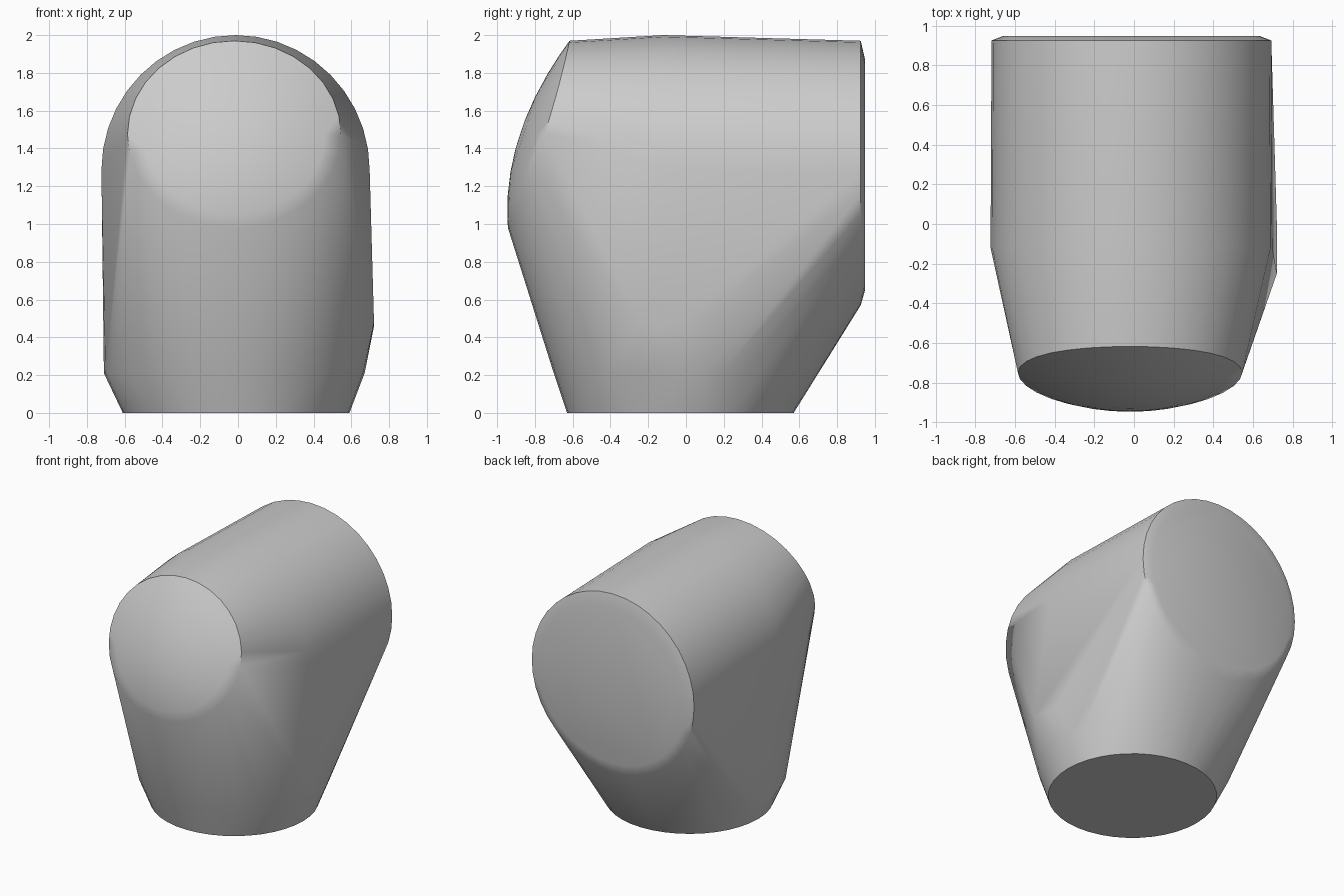
import bpy, bmesh
from math import cos, sin, tau, radians
from mathutils import Vector

old = bpy.data.objects.get("Cube")
if old:
    bpy.data.objects.remove(old)

grey = bpy.data.materials.new("plain grey")
grey.use_nodes = True
grey.diffuse_color = (0.6, 0.6, 0.6, 1)
grey.node_tree.nodes["Principled BSDF"].inputs["Base Color"].default_value = (0.6, 0.6, 0.6, 1)

bm = bmesh.new()


def ring(centre, u, v, sides=40):
    """Ellipse of points with half axes u and v."""
    c, u, v = Vector(centre), Vector(u), Vector(v)
    for i in range(sides):
        a = tau * i / sides
        bm.verts.new(c + u * cos(a) + v * sin(a))


# Upright leg: foot, then the wider collar
ring((-0.01, -0.03, 0), (0.6, 0, 0), (0, 0.6, 0))
ring((-0.02, -0.02, 0.21), (0.69, 0, 0), (0, 0.68, 0))

# Slight swelling on one side of the leg
for y, z in ((-0.25, 0.48), (-0.1, 0.46), (0, 0.46)):
    bm.verts.new((0.72, y, z))

# Horizontal barrel: middle, back shoulder, flat back end
for y, z, rx, rz in ((-0.12, 1.285, 0.71, 0.715),
                     (0.925, 1.27, 0.705, 0.7),
                     (0.948, 1.26, 0.645, 0.61)):
    ring((-0.013, y, z), (rx, 0, 0), (0, 0, rz))

# Domed, tilted front cap
for r in (1, 0.85, 0.65, 0.4, 0.15):
    for i in range(32):
        a = tau * i / 32
        x, h = r * cos(a), r * sin(a)
        y = -0.78 + 0.163 * h - 0.1 * (1 - r * r) + 0.03 * x * x
        bm.verts.new((-0.02 + 0.565 * x, y, 1.475 + 0.495 * h))

# Wrap one convex skin around all the sections
hull = bmesh.ops.convex_hull(bm, input=bm.verts)
spare = {g for g in hull["geom_interior"] + hull["geom_unused"]
         if isinstance(g, bmesh.types.BMVert)}
bmesh.ops.delete(bm, geom=list(spare), context='VERTS')
bmesh.ops.dissolve_limit(bm, angle_limit=radians(0.5), verts=bm.verts, edges=bm.edges)
bmesh.ops.recalc_face_normals(bm, faces=bm.faces)

mesh = bpy.data.meshes.new("elbow_hull")
bm.to_mesh(mesh)
bm.free()
mesh.materials.append(grey)
body = bpy.data.objects.new("elbow_hull", mesh)
bpy.context.collection.objects.link(body)
bpy.context.view_layer.objects.active = body
body.select_set(True)
bpy.ops.object.shade_smooth_by_angle(angle=radians(50))
